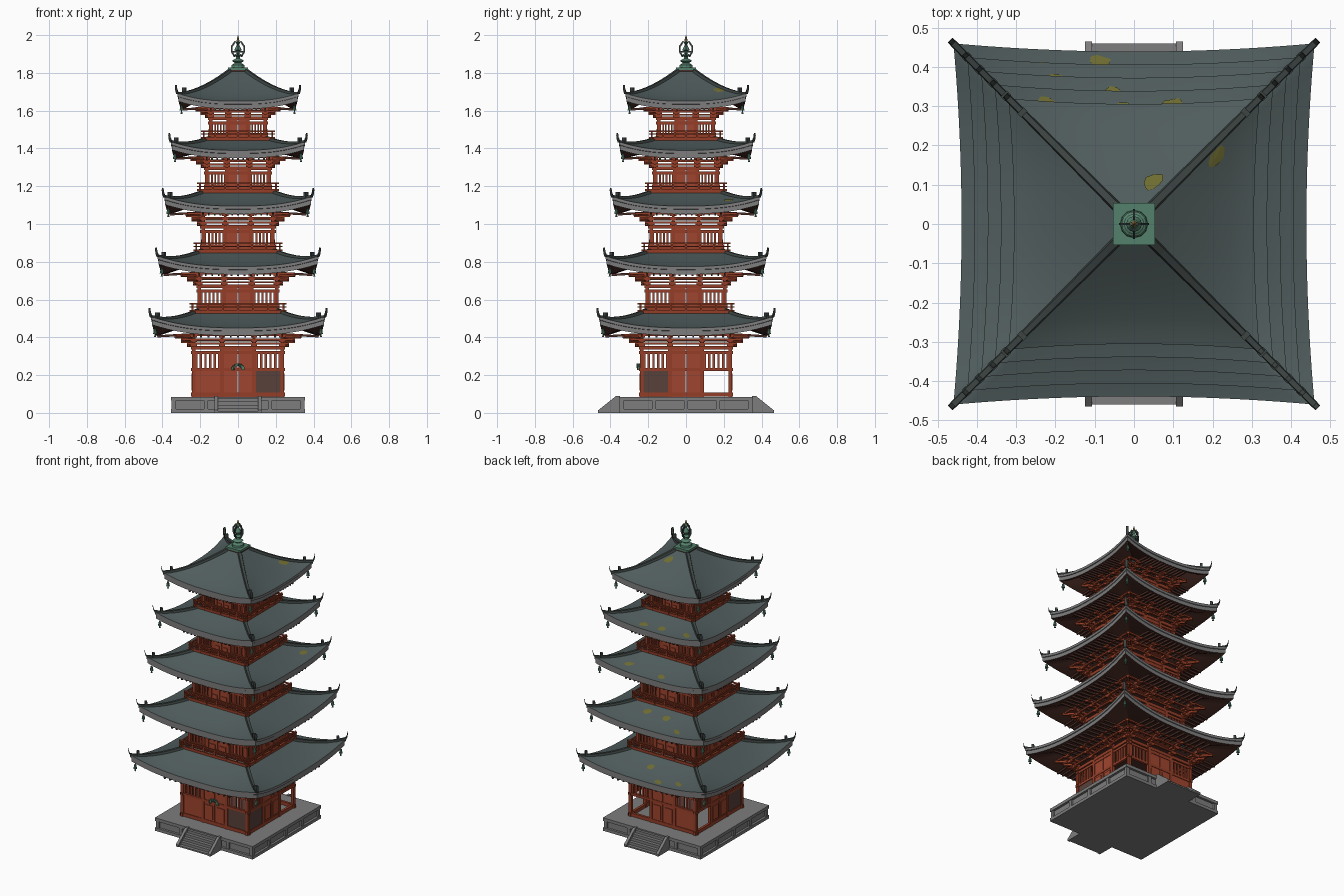
import bpy, bmesh, math, random
from mathutils import Matrix, Vector

random.seed(4)
if "Cube" in bpy.data.objects:
    bpy.data.objects.remove(bpy.data.objects["Cube"], do_unlink=True)

def material(name, *rgb):
    m = bpy.data.materials.new(name)
    m.use_nodes = True
    m.diffuse_color = (*rgb, 1)
    m.node_tree.nodes["Principled BSDF"].inputs["Base Color"].default_value = (*rgb, 1)
    return m

SLATE = material("roof slate", .08, .107, .107)
STONE = material("grey stone", .21, .205, .205)
RED = material("painted red", .35, .06, .028)
BEAM = material("beam red", .3, .048, .02)
SOFFIT = material("soffit brown", .075, .028, .02)
PANEL = material("panel brown", .1, .053, .042)
GREEN = material("copper green", .09, .22, .15)
MOSS = material("moss", .156, .15, .03)
RIDGE = material("ridge tile", .045, .058, .055)
GOLD = material("aged gold", .28, .2, .06)

def turn(side):
    return Matrix.Rotation(side * math.pi / 2, 4, "Z")

class Part:
    """One named object, filled with simple shapes."""
    def __init__(self, name, *mats):
        self.name, self.mats, self.bm = name, mats, bmesh.new()

    def box(self, x, y, z, sx, sy, sz, side=0, tilt=0, yaw=0, mat=0):
        m = turn(side) @ Matrix.Translation((x, y, z))
        m = m @ Matrix.Rotation(yaw, 4, "Z") @ Matrix.Rotation(tilt, 4, "X")
        made = bmesh.ops.create_cube(self.bm, size=1, matrix=m @ Matrix.Diagonal((sx, sy, sz, 1)))
        for f in {f for v in made["verts"] for f in v.link_faces}:
            f.material_index = mat

    def cone(self, x, y, z, r1, r2, h, n=8):
        bmesh.ops.create_cone(self.bm, cap_ends=True, segments=n, radius1=r1, radius2=r2,
                              depth=h, matrix=Matrix.Translation((x, y, z)))

    def loft(self, rings):
        """Closed solid through matching rings of points."""
        rings = [[self.bm.verts.new(p) for p in ring] for ring in rings]
        for a, b in zip(rings, rings[1:]):
            for j in range(len(a)):
                self.bm.faces.new((a[j], a[j - 1], b[j - 1], b[j]))
        self.bm.faces.new(rings[0])
        self.bm.faces.new(rings[-1])

    def done(self, smooth=False):
        bmesh.ops.recalc_face_normals(self.bm, faces=self.bm.faces)
        mesh = bpy.data.meshes.new(self.name)
        self.bm.to_mesh(mesh)
        self.bm.free()
        for m in self.mats:
            mesh.materials.append(m)
        ob = bpy.data.objects.new(self.name, mesh)
        bpy.context.collection.objects.link(ob)
        if smooth:
            bpy.ops.object.select_all(action="DESELECT")
            ob.select_set(True)
            bpy.context.view_layer.objects.active = ob
            bpy.ops.object.shade_smooth_by_angle(angle=math.radians(35))

# Stone base with plinth, posts and two flights of steps
base, steps = Part("stone_base", STONE), Part("steps", STONE)
for z, size, high in ((.01, .71, .02), (.04, .68, .06), (.075, .71, .02)):
    base.box(0, 0, z, size, size, high)
for s in range(4):
    for i in range(5):
        base.box(-.34 + .17 * i, -.34, .043, .022, .022, .05, s)
for s in (0, 2):
    for i in range(5):
        depth, h = .022 * (i + 1), .077 - .017 * i
        steps.box(0, -.35 - depth / 2, h / 2, .22, depth, h, s)
    for x in (-.116, .116):
        steps.loft([[turn(s) @ Vector((x + dx, y, z)) for y, z in
                     ((-.35, 0), (-.465, 0), (-.465, .014), (-.37, .09), (-.35, .09))]
                    for dx in (-.009, .009)])
base.done()
steps.done()

# Per storey: eave half, eave bottom, roof top, roof inner half, wall half, floor, wall top
TIERS = [(.46, .405, .545, .2, .235, .085, .345), (.425, .73, .862, .18, .205, .535, .67),
         (.39, 1.05, 1.18, .16, .185, .855, .985), (.355, 1.345, 1.457, .14, .165, 1.173, 1.295),
         (.32, 1.605, 1.808, .045, .145, 1.45, 1.56)]

def roof_point(tier, u, t, dz=0.0, side=0):
    """Point on the curved roof: u along the eave, t from eave to top."""
    E, zb, zt, inner = tier[:4]
    half, z0 = E + (inner - E) * t, zb + .045
    y = -half * (1 - .045 * (1 - u * u) * (1 - t))
    z = z0 + (zt - z0) * t ** 1.3 + .13 * E * abs(u) ** 2.6 * (1 - t) ** 2
    return turn(side) @ Vector((u * half, y, z + dz))

def build_roof(n, tier):
    roof = Part(f"roof_{n}", SLATE, STONE, SOFFIT)
    ridges, bells = Part(f"corner_ridges_{n}", RIDGE), Part(f"corner_bells_{n}", GREEN)
    rows = [(1 - i / 8, 0, 0) for i in range(9)]
    rows += [(0, -.016, 1), (.02, -.018, 1), (.02, -.042, 1), (.12, -.045, 2), (.95, -.06, 2)]
    for s in range(4):
        # Tiled slope, grey eave edge and dark underside
        last = None
        for t, dz, mat in rows:
            row = [roof.bm.verts.new(roof_point(tier, i / 10 - 1, t, dz, s)) for i in range(21)]
            for i in range(20 if last else 0):
                face = roof.bm.faces.new((last[i], last[i + 1], row[i + 1], row[i]))
                face.material_index = mat
            last = row
        # Corner ridge with upturned horn
        path = [roof_point(tier, 1, 1 - i / 10, -.004, s) for i in range(11)]
        tip = path[-1]
        out = Vector((tip.x, tip.y, 0)).normalized()
        across, up = Vector((-out.y, out.x, 0)), Vector((0, 0, 1))
        path += [tip + out * .008 + up * .016, tip + out * .012 + up * .038]
        rings = []
        for i, p in enumerate(path):
            k = 1 - .03 * i
            a, h = across * .013 * k, up * .017 * k
            rings.append((p - a, p + a, p + a * .7 + h, p - a * .7 + h))
        ridges.loft(rings)
        end = roof_point(tier, 1, .13, .016, s)
        ridges.box(*end, .022, .014, .026, yaw=math.atan2(across.y, across.x))
        # Hanging bell
        b = tip - out * .03
        for drop, r1, r2, h in ((.052, .002, .002, .03), (.075, .011, .006, .026), (.096, .006, .002, .016)):
            bells.cone(b.x, b.y, tip.z - drop, r1, r2, h)
    bmesh.ops.remove_doubles(roof.bm, verts=roof.bm.verts, dist=.0002)
    roof.done(smooth=True)
    ridges.done()
    bells.done()

def build_storey(n, tier):
    E, zb, zt, inner, w, z0, z1 = tier
    h, inn, over = z1 - z0, w * .36, (E - w) / .225
    mid, top = z0 + h * (.56 if n == 1 else .22), z1 - .025
    rise, run, r, bw = zb + .008 - z1, E * .93 - w, w + .036, w - inn
    frame, walls = Part(f"frame_{n}", BEAM), Part(f"wall_panels_{n}", RED, PANEL)
    brackets, rafters = Part(f"brackets_{n}", BEAM), Part(f"rafters_{n}", SOFFIT)
    for s in range(4):
        # Columns and horizontal beams
        for x in (-w, -inn, inn):
            frame.box(x, -w, z0 + h / 2 + .015, .019, .019, h + .03, s)
        for z, d in ((z0 + .012, .022), (mid, .016), (top, .016), (z1, .02)):
            frame.box(0, -w, z, 2 * w + .03, .016, d, s)
        for x in (-1, 1):
            # Central double door
            walls.box(x * inn / 2, -w, z0 + h / 2, inn - .004, .01, h, s)
            walls.box(x * inn / 2, -w - .006, z0 + h * .3, inn - .03, .008, h * .35, s)
            # Side bay: lower panel, missing in places, and barred window
            c = x * (w + inn) / 2
            if n > 1 or (s, x) not in ((1, 1), (2, -1), (3, -1)):
                brown = n == 1 and (s, x) in ((0, 1), (1, -1), (3, 1))
                walls.box(c, -w, (z0 + mid) / 2, bw, .008, mid - z0, s, mat=int(brown))
            bars = [((i - 2.5) / 6.2, .085) for i in range(6)] + [(-.44, .14), (.44, .14)]
            for place, wide in bars:
                walls.box(c + bw * place, -w, (mid + top) / 2, bw * wide, .008, top - mid, s)
        # Stepped brackets carrying ring beams
        for i in range(3):
            o, z = (.025 + .032 * i) * over, z1 + rise * (i + .6) / 3
            brackets.box(0, -w - o, z + .008, 2 * (w + o) + .02, .011, .01, s)
            for x in (-w, -inn, inn, w):
                brackets.box(x, -w - o / 2, z - .004, .014, o + .02, .013, s)
                brackets.box(x, -w - o, z, .034, .014, .012, s)
            d = w + o * .6
            brackets.box(-d, -d, z, .014, o * 1.4, .014, s, yaw=-math.pi / 4)
        # Rafters under the eave
        for i in range(13):
            rafters.box((i / 6 - 1) * w, -w - run / 2, zb + .006, .009, run, .012, s, tilt=.06)
        # Balcony railing
        if n > 1:
            for z, d in ((.006, .01), (.026, .006), (.042, .008)):
                frame.box(0, -r, z0 + z, 2 * r + .03, .008, d, s)
            for i in range(6):
                frame.box(r * (i / 3 - 1), -r, z0 + .02, .009, .009, .045, s)
    if n > 1:
        frame.box(0, 0, z0 - .003, 2 * r, 2 * r, .01)
    rafters.box(0, 0, z1 + .04, 2 * w, 2 * w, .012)
    for part in (frame, walls, brackets, rafters):
        part.done()

for number, tier in enumerate(TIERS, 1):
    build_roof(number, tier)
    build_storey(number, tier)

# Moss patches lying on the roofs: storey, side, place along and up the slope
moss = Part("moss_patches", MOSS)
for n, s, u, t in ((5, 2, .45, .78), (5, 1, .8, .4), (4, 2, -.3, .2), (4, 2, .1, .25), (4, 2, .7, .2),
                   (3, 2, -.6, .3), (3, 2, .15, .2), (3, 1, .7, .3), (2, 2, -.3, .6), (2, 2, .2, .55),
                   (2, 2, .5, .2), (1, 2, .55, .2), (1, 2, .2, .12), (1, 2, -.1, .5)):
    tier = TIERS[n - 1]
    half = tier[0] + (tier[3] - tier[0]) * t
    u = -u if (n, s, t) == (5, 2, .78) else u
    a, b = .026 / half, .022 / (tier[0] - tier[3])
    centre, rim = moss.bm.verts.new(roof_point(tier, u, t, .005, s)), []
    for i in range(9):
        k, g = random.uniform(.75, 1.15), i * math.tau / 9
        rim.append(moss.bm.verts.new(
            roof_point(tier, u + a * k * math.cos(g), max(0, t + b * k * math.sin(g)), .004, s)))
    for i in range(9):
        moss.bm.faces.new((centre, rim[i - 1], rim[i]))
moss.done()

# Finial: square cap, turned bowl and shaft, flame fins and gold tip
finial, trim = Part("finial", GREEN), Part("finial_cap_trim", SOFFIT)
fins, tip = Part("finial_fins", RIDGE), Part("finial_tip", GOLD)
trim.box(0, 0, 1.808, .094, .094, .018)
finial.box(0, 0, 1.822, .106, .106, .014)
profile = [(.036, 1.826), (.034, 1.842), (.016, 1.852), (.032, 1.864), (.012, 1.876), (.011, 1.886),
           (.026, 1.893), (.008, 1.902), (.008, 1.915), (.02, 1.92), (.006, 1.95), (.012, 1.96), (.004, 1.972)]
for (r1, za), (r2, zc) in zip(profile, profile[1:]):
    finial.cone(0, 0, (za + zc) / 2, r1, r2, zc - za, 12)
for s in range(4):
    for y, z, tilt in ((-.026, 1.9, .5), (-.033, 1.928, 0), (-.024, 1.953, -.6)):
        fins.box(0, y, z, .006, .009, .035, s, tilt)
    fins.box(0, -.018, 1.912, .006, .036, .007, s)
tip.cone(0, 0, 1.985, .009, .001, .03, 6)
# Small leafy wreath above the front door
wreath = Part("door_wreath", GREEN)
for i in range(7):
    g = i * math.pi / 6
    wreath.box(.026 * math.cos(g), -.252, .235 + .02 * math.sin(g), .016, .008, .014, yaw=.4 * i)
for part in (trim, finial, fins, tip, wreath):
    part.done()
